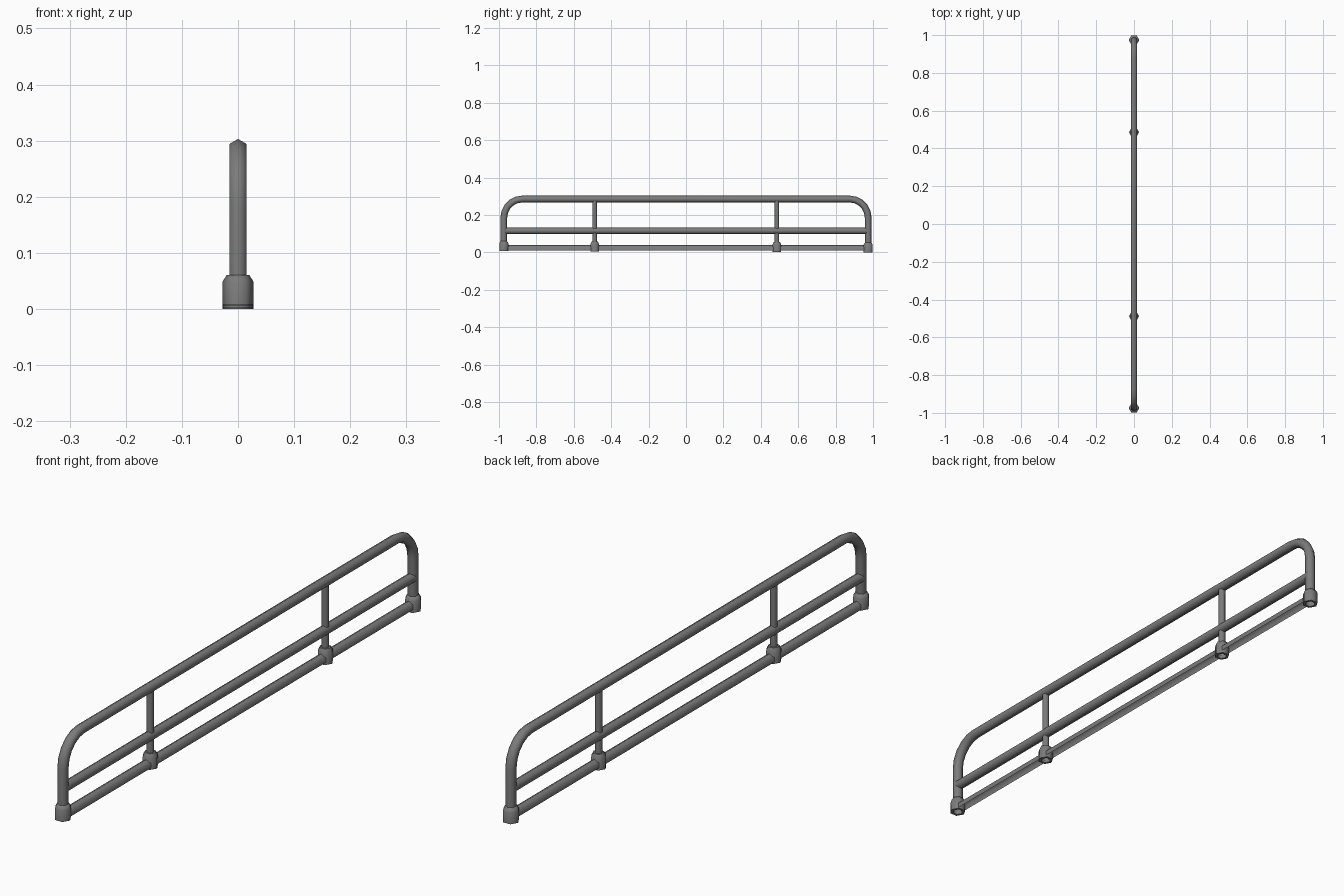
import bpy, bmesh, math
from mathutils import Vector

cube = bpy.data.objects.get("Cube")
if cube:
    bpy.data.objects.remove(cube, do_unlink=True)

steel = bpy.data.materials.new("dark grey steel")
steel.use_nodes = True
GREY = (0.2, 0.2, 0.2, 1)
steel.diffuse_color = GREY
steel.node_tree.nodes["Principled BSDF"].inputs["Base Color"].default_value = GREY

SIDES = 6
X = Vector((1, 0, 0))


def finish(name, bm):
    mesh = bpy.data.meshes.new(name)
    bmesh.ops.recalc_face_normals(bm, faces=bm.faces)
    bm.to_mesh(mesh)
    bm.free()
    mesh.materials.append(steel)
    obj = bpy.data.objects.new(name, mesh)
    bpy.context.collection.objects.link(obj)
    bpy.ops.object.select_all(action='DESELECT')
    obj.select_set(True)
    bpy.context.view_layer.objects.active = obj
    bpy.ops.object.shade_smooth_by_angle(angle=math.radians(62))
    return obj


def bridge(bm, rings, skip=()):
    for a, b in zip(rings, rings[1:]):
        for i in range(SIDES):
            if i not in skip:
                j = (i + 1) % SIDES
                bm.faces.new((a[i], a[j], b[j], b[i]))


def tube(name, path, radius, skip=()):
    """Six-sided tube along (y, z) points, with mitred bends and open ends."""
    bm = bmesh.new()
    pts = [Vector((0, y, z)) for y, z in path]
    rings = []
    for k, p in enumerate(pts):
        d_in = (p - pts[max(k - 1, 0)]).normalized()
        d_out = (pts[min(k + 1, len(pts) - 1)] - p).normalized()
        t = (d_in + d_out).normalized()
        up = X.cross(t)
        if 0 < k < len(pts) - 1:
            up = up / t.dot(d_in)
        ring = []
        for i in range(SIDES):
            a = math.tau * i / SIDES
            ring.append(bm.verts.new(p + radius * (up * math.cos(a) + X * math.sin(a))))
        rings.append(ring)
    bridge(bm, rings, skip)
    return finish(name, bm)


def collar(name, y, z, size):
    """Tapered socket, hollow underneath."""
    bm = bmesh.new()
    profile = [(0.018, 0.015), (0.018, 0), (0.028, 0), (0.028, 0.04), (0.02, 0.053)]
    rings = []
    for r, h in profile:
        rings.append([bm.verts.new((size * r * math.cos(math.tau * i / SIDES),
                                    y + size * r * math.sin(math.tau * i / SIDES),
                                    z + h)) for i in range(SIDES)])
    bridge(bm, rings)
    bm.faces.new(rings[-1])
    return finish(name, bm)


# Bent top rail with its two end legs
END, TOP, BEND, STEPS = 0.974, 0.285, 0.1, 5
half = [(END, 0.01)]
for s in range(STEPS + 1):
    a = math.pi / 2 * s / STEPS
    half.append((END - BEND + BEND * math.cos(a), TOP - BEND + BEND * math.sin(a)))
tube("top_rail", [(-y, z) for y, z in half] + half[::-1], 0.018)

# Straight rails; the lowest is open underneath
tube("middle_rail", [(-END, 0.115), (END, 0.115)], 0.018)
tube("bottom_rail", [(-END, 0.02), (END, 0.02)], 0.018, skip=(2, 3))

# Uprights and sockets
for side, y in (("front", -0.488), ("back", 0.486)):
    tube(side + "_post", [(y, 0.01), (y, TOP)], 0.0125)
    collar(side + "_post_socket", y, 0.005 if y < 0 else 0.002, 0.95)
collar("front_end_socket", -END, 0.008, 1)
collar("back_end_socket", END, 0, 1)
